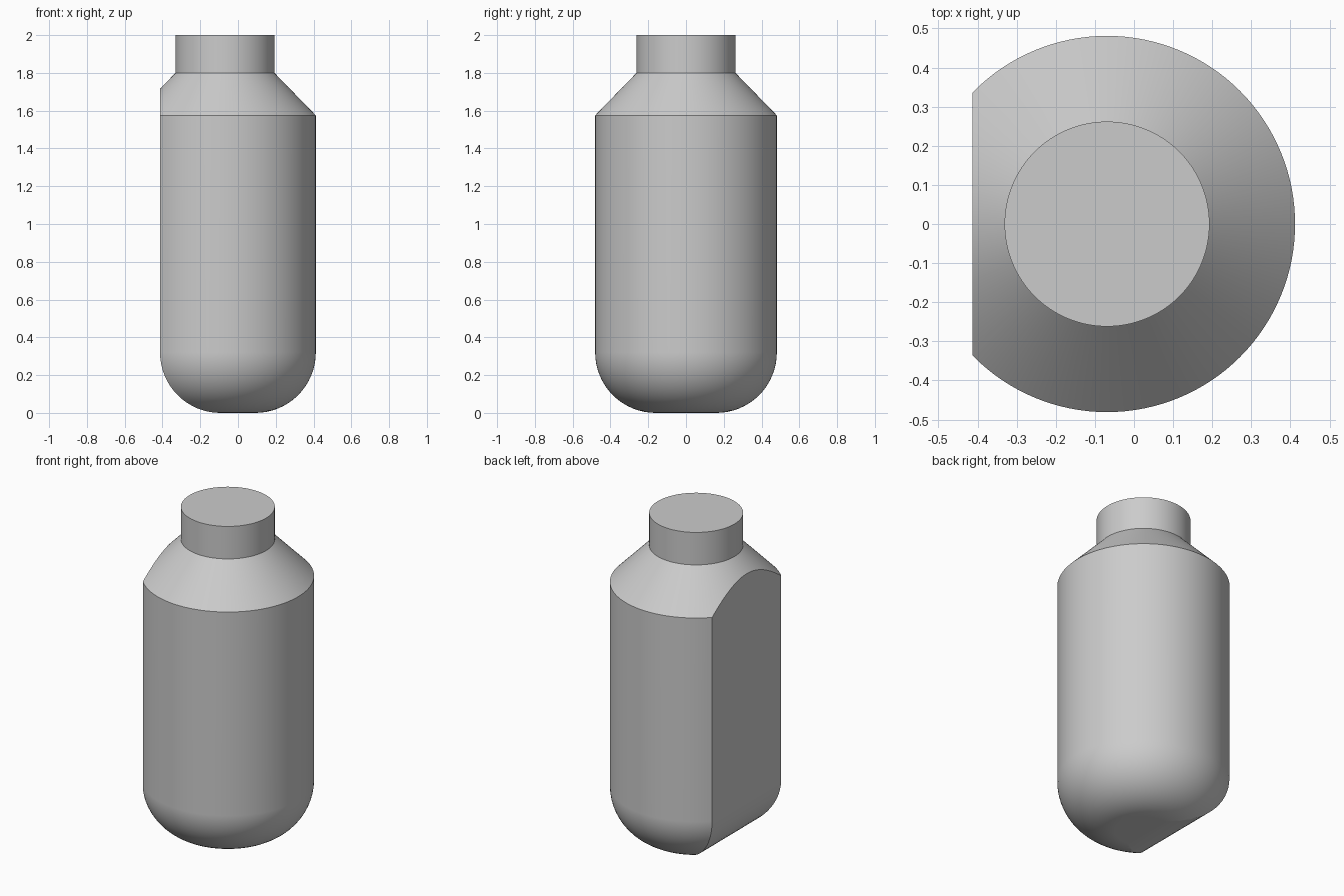
import bpy, bmesh, math
from mathutils import Vector

if "Cube" in bpy.data.objects:
    bpy.data.objects.remove(bpy.data.objects["Cube"], do_unlink=True)

BODY_R, NECK_R, FILLET = 0.481, 0.262, 0.32
SHOULDER_Z, NECK_Z, TOP_Z = 1.575, 1.8, 2.0
FLAT = 0.344       # distance from the axis to the flat side
AXIS_X = -0.069    # axis position that centres the cut body
ARC_STEPS, SIDES = 16, 128

# Material
grey = bpy.data.materials.new("plain_grey")
grey.use_nodes = True
grey.diffuse_color = (0.6, 0.6, 0.6, 1)
grey.node_tree.nodes["Principled BSDF"].inputs["Base Color"].default_value = (0.6, 0.6, 0.6, 1)


def quarter_round(reach):
    """Base fillet, from the bottom out to the given distance."""
    for i in range(ARC_STEPS + 1):
        a = math.pi / 2 * i / ARC_STEPS
        yield reach - FILLET + FILLET * math.sin(a), FILLET * (1 - math.cos(a))


def make_object(name, bm):
    bmesh.ops.recalc_face_normals(bm, faces=bm.faces)
    mesh = bpy.data.meshes.new(name)
    bm.to_mesh(mesh)
    bm.free()
    mesh.materials.append(grey)
    obj = bpy.data.objects.new(name, mesh)
    bpy.context.collection.objects.link(obj)
    obj.location.x = AXIS_X
    return obj


# Turned body: rounded base, straight wall, sloped shoulder, neck
profile = [(0, 0), *quarter_round(BODY_R), (BODY_R, SHOULDER_Z),
           (NECK_R, NECK_Z), (NECK_R, TOP_Z), (0, TOP_Z)]
bm = bmesh.new()
verts = [bm.verts.new((r, 0, z)) for r, z in profile]
edges = [bm.edges.new(pair) for pair in zip(verts, verts[1:])]
bmesh.ops.spin(bm, geom=verts + edges, cent=(0, 0, 0), axis=(0, 0, 1),
               angle=2 * math.pi, steps=SIDES)
bmesh.ops.remove_doubles(bm, verts=bm.verts, dist=1e-5)
caps = [f for f in bm.faces if len(f.verts) == 3]
bmesh.ops.dissolve_faces(bm, faces=[f for f in caps if f.calc_center_median().z < 1])
bmesh.ops.dissolve_faces(bm, faces=[f for f in bm.faces if len(f.verts) == 3])
loose = [v for v in bm.verts if not v.link_faces]
bmesh.ops.delete(bm, geom=loose, context="VERTS")
bottle = make_object("bottle_body", bm)

# Prism whose side is the flat with its own rounded base edge
outline = [(-x, z) for x, z in quarter_round(FLAT)]
outline = [(1, -0.2), (outline[0][0], -0.2), *outline, (-FLAT, 2.2), (1, 2.2)]
bm = bmesh.new()
face = bm.faces.new([bm.verts.new((x, -1, z)) for x, z in outline])
side = bmesh.ops.extrude_face_region(bm, geom=[face])["geom"]
bmesh.ops.translate(bm, vec=Vector((0, 2, 0)),
                    verts=[g for g in side if isinstance(g, bmesh.types.BMVert)])
prism = make_object("flat_side_cutter", bm)
prism.hide_render = True

# Cut the flat, then shade
cut = bottle.modifiers.new("flat_side", "BOOLEAN")
cut.operation, cut.solver, cut.object = "INTERSECT", "EXACT", prism
bpy.ops.object.select_all(action="DESELECT")
bpy.context.view_layer.objects.active = bottle
bottle.select_set(True)
bpy.ops.object.modifier_apply(modifier=cut.name)
bpy.data.objects.remove(prism, do_unlink=True)
bpy.ops.object.shade_smooth_by_angle(angle=math.radians(25))
weighted = bottle.modifiers.new("clean_shading", "WEIGHTED_NORMAL")
weighted.keep_sharp = True
